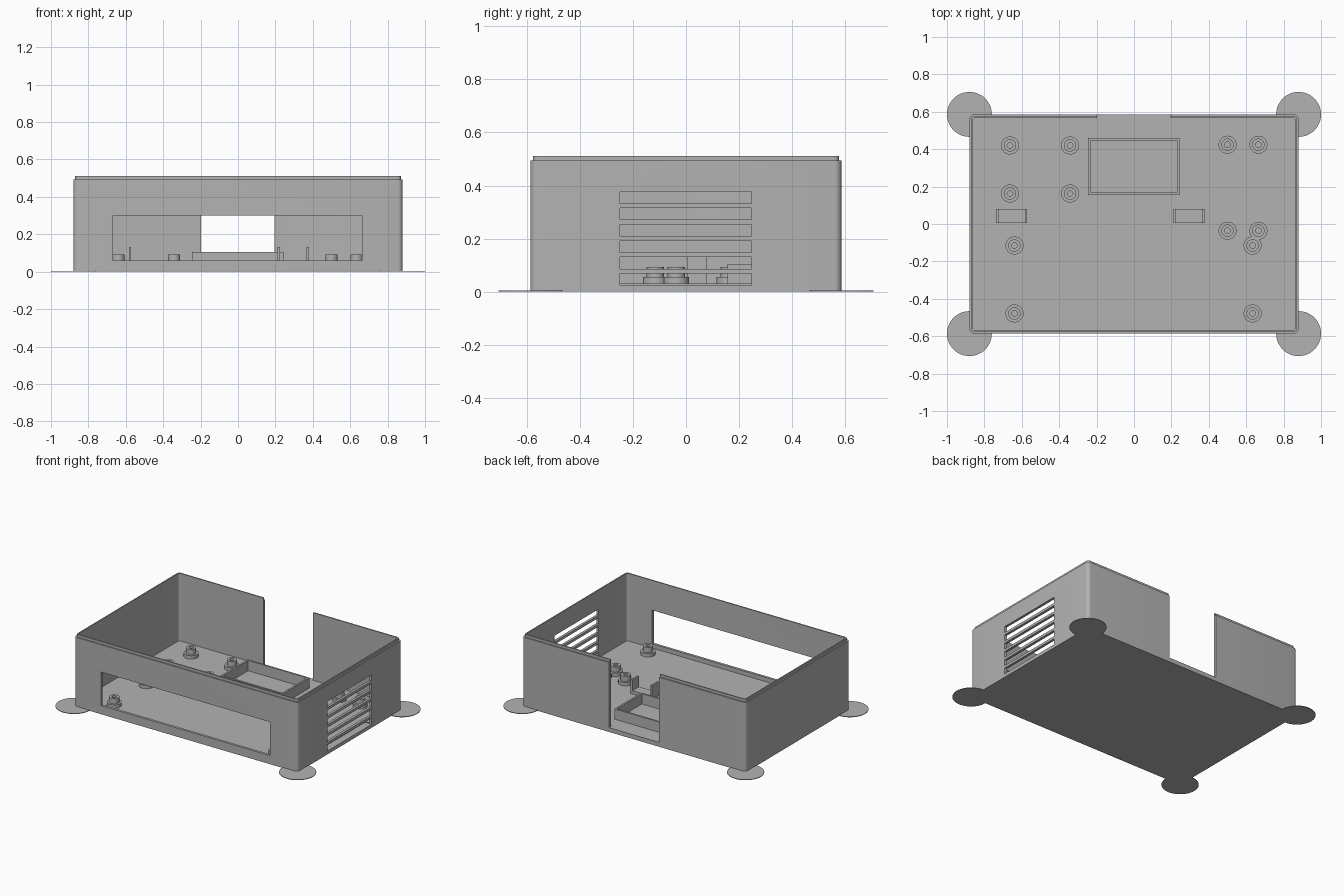
import bpy, bmesh, math

if "Cube" in bpy.data.objects:
    bpy.data.objects.remove(bpy.data.objects["Cube"], do_unlink=True)

grey = bpy.data.materials.new("plastic_grey")
grey.use_nodes = True
COLOUR = (0.45, 0.45, 0.45, 1)
grey.diffuse_color = COLOUR
grey.node_tree.nodes["Principled BSDF"].inputs["Base Color"].default_value = COLOUR

HX, HY = 0.88, 0.586      # half size of the case
SHOULDER, TOP = 0.494, 0.512
FLOOR = 0.031
WALL = 0.018


def finish(name, bm, smooth=True):
    bmesh.ops.recalc_face_normals(bm, faces=bm.faces)
    mesh = bpy.data.meshes.new(name)
    bm.to_mesh(mesh)
    bm.free()
    obj = bpy.data.objects.new(name, mesh)
    bpy.context.collection.objects.link(obj)
    mesh.materials.append(grey)
    if smooth:
        shade(obj)
    return obj


def shade(obj):
    bpy.ops.object.select_all(action='DESELECT')
    obj.select_set(True)
    bpy.context.view_layer.objects.active = obj
    bpy.ops.object.shade_smooth_by_angle(angle=math.radians(35))


def rounded_rect(hx, hy, r, steps=6):
    pts = []
    for q, (sx, sy) in enumerate([(1, 1), (-1, 1), (-1, -1), (1, -1)]):
        for i in range(steps + 1):
            a = math.pi / 2 * (q + i / steps)
            pts.append((sx * (hx - r) + r * math.cos(a), sy * (hy - r) + r * math.sin(a)))
    return pts


def circle(r, n=32):
    return [(r * math.cos(2 * math.pi * i / n), r * math.sin(2 * math.pi * i / n)) for i in range(n)]


def loft(name, rings, at=(0, 0)):
    """Closed solid through a stack of (outline, height) rings."""
    bm = bmesh.new()
    loops = [[bm.verts.new((x + at[0], y + at[1], z)) for x, y in pts] for pts, z in rings]
    for a, b in zip(loops, loops[1:]):
        for i in range(len(a)):
            j = (i + 1) % len(a)
            bm.faces.new((a[i], a[j], b[j], b[i]))
    bm.faces.new(loops[0])
    bm.faces.new(loops[-1])
    return finish(name, bm)


def box(name, x, y, z):
    bm = bmesh.new()
    bmesh.ops.create_cube(bm, size=1)
    for v in bm.verts:
        v.co = [lo + (c + 0.5) * (hi - lo) for c, (lo, hi) in zip(v.co, (x, y, z))]
    return finish(name, bm, smooth=False)


def cut(target, cutter):
    mod = target.modifiers.new("cut", 'BOOLEAN')
    mod.operation = 'DIFFERENCE'
    mod.solver = 'EXACT'
    mod.object = cutter
    bpy.context.view_layer.objects.active = target
    bpy.ops.object.modifier_apply(modifier=mod.name)
    bpy.data.objects.remove(cutter, do_unlink=True)


# Open case with a stepped rim
outer = rounded_rect(HX, HY, 0.025)
lip = rounded_rect(HX - WALL / 2, HY - WALL / 2, 0.02)
inner = rounded_rect(HX - WALL, HY - WALL, 0.016)
case = loft("case", [(outer, 0), (outer, SHOULDER), (lip, SHOULDER),
                     (lip, TOP), (inner, TOP), (inner, FLOOR)])

# Front window and back notch
cut(case, box("window_cutter", (-0.668, 0.664), (-0.7, -0.5), (0.061, 0.3)))
cut(case, box("notch_cutter", (-0.198, 0.194), (0.56, 0.7), (FLOOR, 0.7)))

# Side vent slots; the lowest also grooves the floor edge
for i in range(6):
    z = 0.0245 + i * 0.0617
    cut(case, box("vent_cutter", (0.828, 0.95), (-0.248, 0.246), (z, z + 0.0435)))

# Round cable hole in the opposite side
bm = bmesh.new()
bmesh.ops.create_cone(bm, cap_ends=True, segments=32, radius1=0.064, radius2=0.064, depth=0.2)
for v in bm.verts:
    v.co = (v.co.z - HX, v.co.x + 0.195, v.co.y + 0.218)
cut(case, finish("hole_cutter", bm, smooth=False))
shade(case)

# Thin corner pads
for sx in (-1, 1):
    for sy in (-1, 1):
        pad = circle(0.12, 48)
        loft("corner_pad", [(pad, 0), (pad, 0.004)], (sx * HX, sy * HY))

# Flanged standoffs with a screw hole, in rectangular groups
groups = [((-0.663, -0.342), (0.42, 0.163)),
          ((0.5, 0.665), (0.424, -0.036)),
          ((-0.639, 0.634), (-0.115, -0.478))]
flange, post, bore = circle(0.048), circle(0.033), circle(0.015)
for xs, ys in groups:
    for x in xs:
        for y in ys:
            loft("standoff", [(flange, 0.02), (flange, 0.055), (post, 0.055),
                              (post, 0.092), (bore, 0.092), (bore, FLOOR)], (x, y))

# Rectangular tray frame
X0, X1, Y0, Y1, T = -0.246, 0.242, 0.156, 0.46, 0.013
tray = box("tray_frame", (X0, X1), (Y0, Y1), (0.02, 0.104))
cut(tray, box("tray_cutter", (X0 + T, X1 - T), (Y0 + T, Y1 - T), (0, 0.2)))

# U-shaped cable clips
for x in (-0.738, 0.212):
    clip = box("cable_clip", (x, x + 0.167), (0.006, 0.08), (0.02, 0.131))
    cut(clip, box("clip_cutter", (x + T, x + 0.167 - T), (-0.1, 0.2), (0.055, 0.2)))
